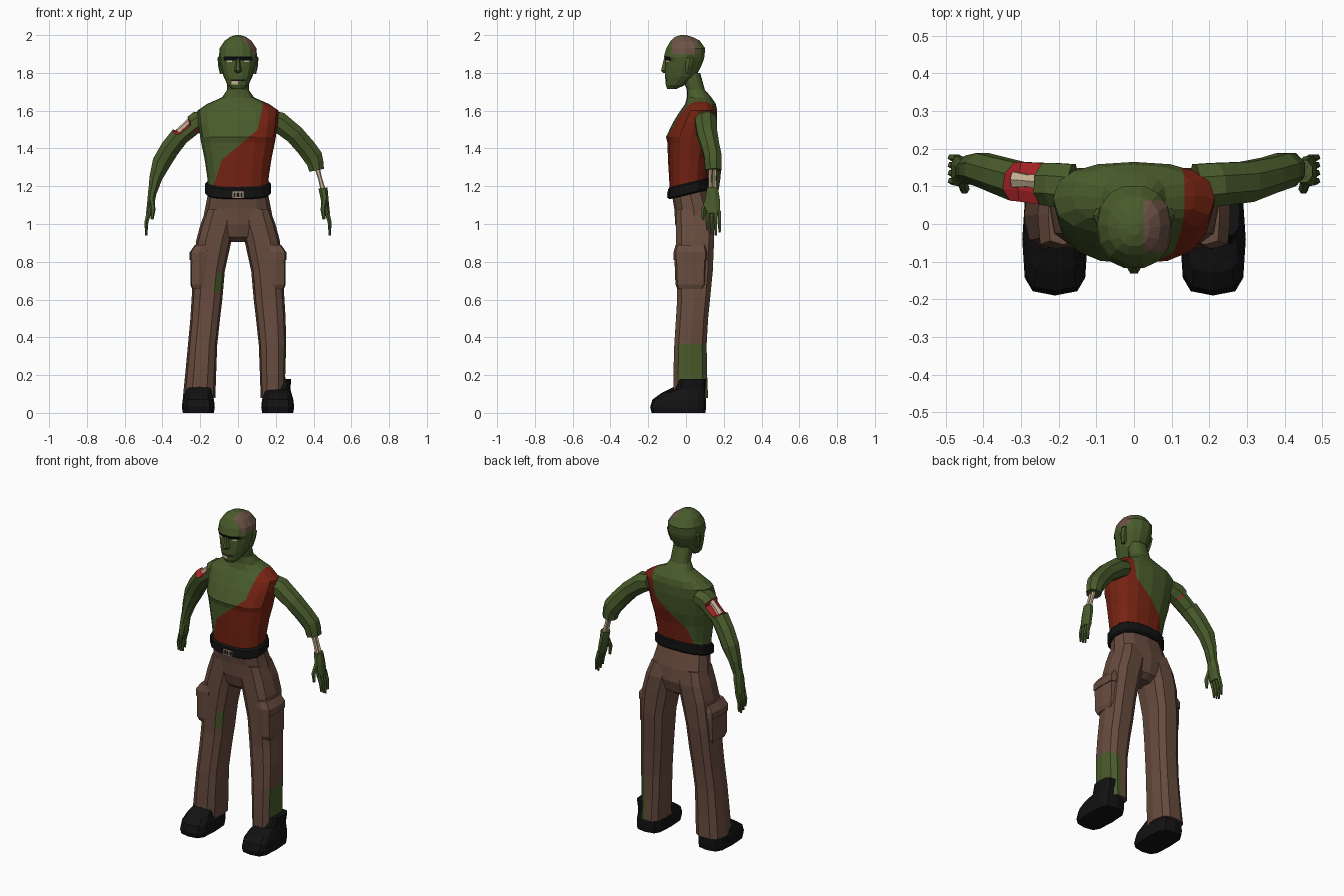
import bpy, bmesh, math
from mathutils import Vector


def material(name, rgb):
    m = bpy.data.materials.new(name)
    m.diffuse_color = (*rgb, 1)
    return m


SKIN = material("green skin", (0.066, 0.105, 0.024))
SHIRT = material("rust shirt", (0.18, 0.017, 0.006))
CLOTH = material("brown cloth", (0.135, 0.07, 0.048))
BLACK = material("black leather", (0.006, 0.006, 0.006))
BONE = material("bone", (0.62, 0.47, 0.32))
WOUND = material("wound red", (0.42, 0.018, 0.022))
SCALP = material("scalp flesh", (0.15, 0.085, 0.06))


def build(name, mat, rings):
    """Bridge closed rings of points and cap both ends."""
    bm = bmesh.new()
    loops = [[bm.verts.new(p) for p in r] for r in rings]
    n = len(loops[0])
    for a, b in zip(loops, loops[1:]):
        for i in range(n):
            j = (i + 1) % n
            bm.faces.new((a[i], a[j], b[j], b[i]))
    bm.faces.new(loops[0])
    bm.faces.new(loops[-1])
    bmesh.ops.recalc_face_normals(bm, faces=bm.faces)
    me = bpy.data.meshes.new(name)
    bm.to_mesh(me)
    bm.free()
    me.materials.append(mat)
    ob = bpy.data.objects.new(name, me)
    bpy.context.collection.objects.link(ob)
    return ob


def loft(name, mat, rows, n=8, e=2.6, shear=0, s=1):
    """Rounded level sections, each row is z, x0, x1, y0, y1."""
    rings = []
    for z, x0, x1, y0, y1 in rows:
        ring = []
        for i in range(n):
            t = 2 * math.pi * i / n
            c, d = [math.copysign(abs(f) ** (2 / e), f) for f in (math.cos(t), math.sin(t))]
            y = (y0 + y1) / 2 + d * (y1 - y0) / 2
            ring.append((s * ((x0 + x1) / 2 + c * (x1 - x0) / 2), y, z + shear * y))
        rings.append(ring)
    return build(name, mat, rings)


def body(name, mat, rows, **kw):
    return loft(name, mat, [(z, -r, r, a, b) for z, r, a, b in rows], **kw)


def tube(name, mat, pts, n=8, s=1):
    """Limb along a path, each point is x, y, z, depth radius, side radius, dent."""
    P = [Vector(p[:3]) for p in pts]
    rings = []
    for i, p in enumerate(pts):
        t = (P[min(i + 1, len(P) - 1)] - P[max(i - 1, 0)]).normalized()
        u = Vector((0, 1, 0))
        u = (u - t * u.dot(t)).normalized()
        v = u.cross(t)
        ring = []
        for k in range(n):
            a = 2 * math.pi * (k + 0.5) / n
            h = math.sin(a) * p[4]
            if len(p) > 5 and h > 0:
                h *= p[5]
            q = P[i] + u * math.cos(a) * p[3] + v * h
            ring.append((s * q.x, q.y, q.z))
        rings.append(ring)
    return build(name, mat, rings)


def box(name, mat, x0, x1, y0, y1, z0, z1):
    return build(name, mat, [[(x0, y0, z), (x1, y0, z), (x1, y1, z), (x0, y1, z)] for z in (z0, z1)])


def axis(i, value, sign):
    co, no = Vector(), Vector()
    co[i], no[i] = value, sign
    return co, no


def line(a, b):
    """Plane through a line in x and z, keeping its left side."""
    return Vector((a[0], 0, a[1])), Vector((a[1] - b[1], 0, b[0] - a[0]))


def paint(ob, mat, planes):
    """Cut the surface along the planes and colour what lies inside them all."""
    bm = bmesh.new()
    bm.from_mesh(ob.data)
    inside = lambda f, ps: all((f.calc_center_median() - c).dot(n) > 0 for c, n in ps)
    for i, (c, n) in enumerate(planes):
        fs = [f for f in bm.faces if inside(f, planes[:i])]
        es = list({e for f in fs for e in f.edges})
        vs = list({v for f in fs for v in f.verts})
        bmesh.ops.bisect_plane(bm, geom=vs + es + fs, plane_co=c, plane_no=n, dist=1e-5)
    if mat.name not in ob.data.materials:
        ob.data.materials.append(mat)
    for f in bm.faces:
        if inside(f, planes):
            f.material_index = ob.data.materials.find(mat.name)
    bm.to_mesh(ob.data)
    bm.free()


# Torso and neck, with the torn shirt running over one shoulder
torso = body("torso", SKIN, [
    (1.17, .158, -.085, .112), (1.25, .163, -.09, .115), (1.35, .178, -.096, .13),
    (1.43, .195, -.098, .15), (1.46, .2, -.106, .155), (1.54, .212, -.068, .165),
    (1.60, .215, -.03, .165), (1.635, .165, -.005, .158), (1.67, .085, .005, .135),
    (1.71, .058, .005, .10), (1.80, .055, -.03, .075)], n=16, e=2.4)
A, B, C, D = (-.13, 1.2), (-.085, 1.34), (.105, 1.5), (.135, 1.65)
paint(torso, SHIRT, [line(B, A), line(C, B)])
paint(torso, SHIRT, [line(D, C)])

# Head with scalp wound, brow, eyes and mouth
head = body("head", SKIN, [
    (1.715, .032, -.10, -.05), (1.735, .055, -.108, -.005), (1.78, .076, -.113, .055),
    (1.83, .09, -.112, .08), (1.865, .098, -.11, .095), (1.885, .101, -.12, .1),
    (1.93, .097, -.107, .104), (1.97, .071, -.083, .075), (1.99, .042, -.06, .035),
    (2.0, .015, -.03, .0)], n=14, e=2.2)
paint(head, SCALP, [axis(0, .025, 1), axis(2, 1.9, 1), axis(1, -.075, 1), axis(1, .062, -1)])
paint(head, BLACK, [axis(1, -.04, -1), axis(2, 1.866, 1), axis(2, 1.887, -1), axis(0, -.075, 1), axis(0, .075, -1)])
paint(head, BLACK, [axis(1, -.04, -1), axis(2, 1.756, 1), axis(2, 1.764, -1), axis(0, -.04, 1), axis(0, .04, -1)])
paint(head, BONE, [axis(1, -.04, -1), axis(2, 1.738, 1), axis(2, 1.756, -1), axis(0, -.035, 1), axis(0, 0, -1)])
for x in (-.045, .045):
    paint(head, BONE, [axis(1, -.04, -1), axis(2, 1.857, 1), axis(2, 1.866, -1), axis(0, x - .014, 1), axis(0, x + .014, -1)])
loft("nose", SKIN, [(1.80, -.012, .012, -.122, -.09), (1.812, -.02, .02, -.135, -.09),
                    (1.875, -.009, .009, -.119, -.09)], n=6, e=2)

# Belt, buckle and trouser seat
body("belt", BLACK, [(1.152, .168, -.087, .118), (1.16, .176, -.096, .126),
                     (1.207, .176, -.096, .126), (1.215, .168, -.087, .118)], n=16, e=2.4, shear=.24)
for i, z in enumerate((1.137, 1.167)):
    box("buckle_bar_%d" % i, BONE, -.03, .03, -.101, -.094, z, z + .005)
for i, x in enumerate((-.03, -.012, .007, .025)):
    box("buckle_post_%d" % i, BONE, x, x + .005, -.101, -.094, 1.142, 1.167)
body("trouser_seat", CLOTH, [
    (.905, .05, -.01, .10), (.93, .10, -.04, .135), (1.0, .19, -.057, .152),
    (1.08, .175, -.062, .143), (1.18, .155, -.078, .112)], n=12, e=2.5)

# Parts that occur on both sides
for side, s in (("right", 1), ("left", -1)):
    loft("ear_" + side, SKIN, [(1.795, -.096, -.07, -.005, .02), (1.84, -.106, -.07, -.005, .035),
                               (1.88, -.108, -.07, 0, .045), (1.89, -.1, -.07, .01, .035)], n=6, s=s)

    # Trouser leg, slimmer on the torn side
    k = 0 if s > 0 else 1
    leg = loft("trouser_leg_" + side, CLOTH, [
        (1.08, -.168, -.012, -.055, .135), (1.0, -.198, -.01, -.056, .152),
        (.91, -.222, -.035, -.056, .152), (.75, -.236, -.07, -.052, .145),
        (.60, -.246, -.083, -.05, .13), (.50, -.252, -.095, -.056, .12),
        (.36, -.265 + .01 * k, -.11, -.065, .112), (.2, -.28 + .03 * k, -.116, -.07, .115),
        (.08, -.292 + .04 * k, -.12, -.07, .12)], n=10, e=3, s=s)
    if s > 0:
        hole = [(-.138, .655), (-.115, .635), (-.09, .65), (-.078, .73), (-.102, .748)]
        paint(leg, SKIN, [axis(1, .0, -1)] + [line(a, b) for a, b in zip(hole, hole[1:] + hole[:1])])
    else:
        paint(leg, SKIN, [axis(0, .19, 1), axis(1, -.045, 1), line((.26, .37), (.19, .33))])

    # Cargo pocket and flap
    loft("pocket_" + side, CLOTH, [(.655, -.243, -.17, -.045, .09), (.68, -.252, -.165, -.056, .105),
                                   (.84, -.25, -.16, -.062, .11)], e=5, s=s)
    loft("pocket_flap_" + side, CLOTH, [(.81, -.256, -.155, -.065, .115), (.85, -.256, -.155, -.066, .115),
                                        (.89, -.228, -.15, -.055, .105)], e=5, s=s)

    # Boot
    rows = [(0, -.292, -.128, -.182, .103), (.03, -.297, -.123, -.19, .106),
            (.07, -.293, -.127, -.178, .106), (.105, -.283, -.137, -.13, .105)]
    rows += [(.14, -.265, -.14, -.06, .1)] if s > 0 else [(.125, -.277, -.145, -.06, .104), (.18, -.282, -.155, -.035, .106)]
    loft("boot_" + side, BLACK, rows, n=12, e=3.6, s=s)

    # Palm, fingers and thumb
    tube("palm_" + side, SKIN, [(-.45, .14, 1.19, .032, .026), (-.459, .14, 1.13, .042, .022),
                                (-.471, .142, 1.055, .043, .017)], s=s)
    for i, tip in enumerate((.965, .95, .94, .955)):
        y = .112 + .021 * i
        tube("finger_%s_%d" % (side, i), SKIN, [
            (-.469, y, 1.07, .011, .013), (-.485, y + .002, 1.01, .01, .011),
            (-.486, y + .004, tip, .006, .006)], n=5, s=s)
    tube("thumb_" + side, SKIN, [(-.457, .115, 1.13, .015, .015), (-.45, .092, 1.075, .013, .013),
                                 (-.455, .09, 1.025, .007, .008)], n=6, s=s)

# Right arm with a dented wound and bare bone
SHOULDER = [(-.165, .1, 1.555, .064, .05), (-.215, .105, 1.54, .062, .06)]
arm = tube("arm_right", SKIN, SHOULDER + [
    (-.235, .106, 1.526, .06, .057), (-.245, .107, 1.518, .06, .056, .3),
    (-.298, .112, 1.474, .057, .054, .3), (-.308, .113, 1.466, .056, .054),
    (-.36, .13, 1.40, .051, .055), (-.405, .145, 1.325, .047, .053), (-.435, .145, 1.245, .04, .037),
    (-.453, .14, 1.165, .033, .024)])
arm.data.materials.append(WOUND)
for f in arm.data.polygons:
    i = f.index // 8
    if 2 <= i <= 4 and (f.normal.z > .3 or (i != 3 and abs(f.normal.y) < .8 and f.center.z > 1.49)):
        f.material_index = 1
tube("upper_arm_bone", BONE, [(-.248, .112, 1.552, .024, .017), (-.28, .115, 1.522, .018, .016),
                              (-.318, .118, 1.487, .024, .017)], n=6)

# Left arm, cut off below the elbow, with forearm bones
tube("arm_left", SKIN, SHOULDER + [
    (-.30, .112, 1.474, .058, .055), (-.36, .13, 1.405, .051, .055), (-.397, .142, 1.355, .05, .055),
    (-.408, .144, 1.325, .049, .048), (-.416, .145, 1.285, .046, .043)], s=-1)
for i, y in enumerate((.128, .152)):
    tube("forearm_bone_%d" % i, BONE, [(-.415, y, 1.31, .011, .014), (-.435, y, 1.24, .009, .011),
                                       (-.453, y, 1.17, .011, .014)], n=6, s=-1)
